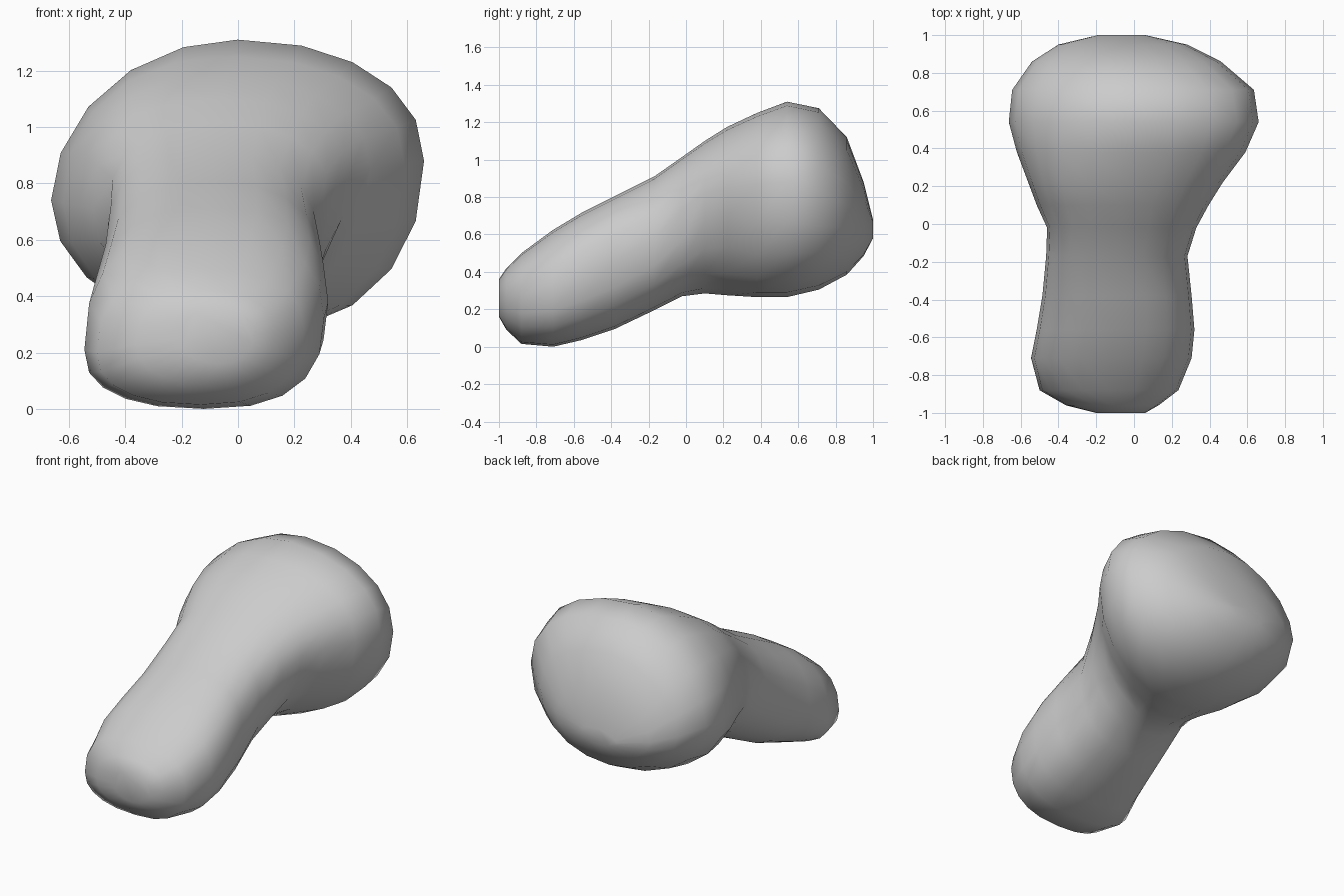
import bpy, bmesh
from math import sin, cos, pi

SIDES = 20
# Stations along the body: y, left x, right x, bottom z, top z, widest z (left, right), roundness
STATIONS = [
    (-1.00, -0.20, 0.06, 0.16, 0.36, 0.25, 0.27, 2.2),
    (-0.96, -0.36, 0.13, 0.09, 0.42, 0.23, 0.27, 2.3),
    (-0.88, -0.50, 0.235, 0.015, 0.50, 0.20, 0.28, 2.4),
    (-0.71, -0.545, 0.305, 0.00, 0.625, 0.21, 0.32, 2.5),
    (-0.56, -0.515, 0.32, 0.035, 0.715, 0.33, 0.38, 2.5),
    (-0.38, -0.485, 0.305, 0.095, 0.805, 0.44, 0.46, 2.5),
    (-0.17, -0.465, 0.283, 0.195, 0.91, 0.58, 0.58, 2.4),
    (-0.02, -0.46, 0.33, 0.27, 1.015, 0.68, 0.74, 2.3),
    (0.10, -0.515, 0.395, 0.285, 1.10, 0.71, 0.82, 2.2),
    (0.22, -0.56, 0.47, 0.275, 1.175, 0.72, 0.85, 2.2),
    (0.38, -0.62, 0.59, 0.265, 1.25, 0.73, 0.87, 2.2),
    (0.54, -0.663, 0.66, 0.265, 1.31, 0.74, 0.88, 2.2),
    (0.71, -0.645, 0.635, 0.305, 1.275, 0.74, 0.82, 2.15),
    (0.86, -0.54, 0.46, 0.385, 1.12, 0.70, 0.76, 2.1),
    (0.95, -0.40, 0.28, 0.485, 0.88, 0.66, 0.68, 2.1),
    (1.00, -0.19, 0.06, 0.58, 0.68, 0.62, 0.64, 2.1),
]


def power(v, p):
    return abs(v) ** p * (1 if v >= 0 else -1)


def roundness(n, y, c, s):
    if s > 0 and c < 0:
        if y > 0.45:
            return n - 0.3         # softer left top of the head
        if -0.25 < y < 0.3:
            return n + 0.3         # fuller left shoulder
    if s < 0 and 0.05 < y < 0.3:   # tucked in under the shoulders
        return 1.75 if c > 0 else 1.85
    if s < 0 and c < 0 and y > 0.3:
        return n - 0.2
    return n


# Rounded body: narrow neck lofted into the wide raised head
bm = bmesh.new()
rings = []
for y, left, right, bottom, top, zl, zr, n in STATIONS:
    cx, rx = (left + right) / 2, (right - left) / 2
    ring = []
    for i in range(SIDES):
        a = 2 * pi * i / SIDES
        c, s = cos(a), sin(a)
        k = roundness(n, y, c, s)
        c, s = power(c, 2 / k), power(s, 2 / k)
        mid = (zl + zr) / 2 + (zr - zl) / 2 * c
        reach = top - mid if s >= 0 else mid - bottom
        ring.append(bm.verts.new((cx + rx * c, y, mid + reach * s)))
    rings.append(ring)
for a, b in zip(rings, rings[1:]):
    for i in range(SIDES):
        j = (i + 1) % SIDES
        bm.faces.new((a[i], a[j], b[j], b[i]))

# End caps
bm.faces.new(rings[0])
bm.faces.new(rings[-1])
bmesh.ops.recalc_face_normals(bm, faces=bm.faces)

mesh = bpy.data.meshes.new("rounded_body")
bm.to_mesh(mesh)
bm.free()
for p in mesh.polygons:
    p.use_smooth = True
body = bpy.data.objects.new("rounded_body", mesh)
bpy.context.collection.objects.link(body)
